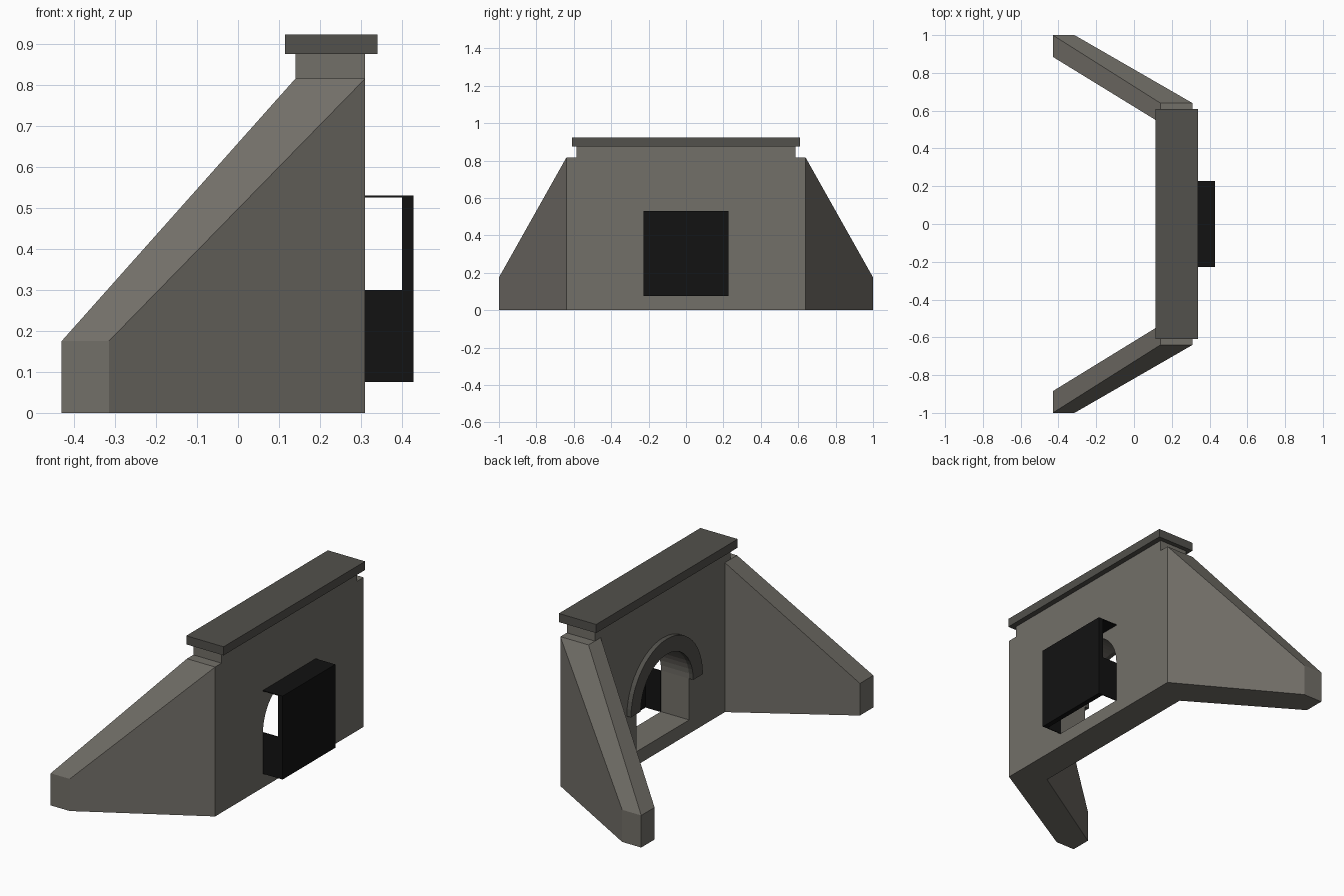
import bpy, bmesh
from math import sin, cos, pi

if "Cube" in bpy.data.objects:
    bpy.data.objects.remove(bpy.data.objects["Cube"])

X0, X1 = 0.14, 0.31          # headwall faces
R, SPRING, SILL = 0.227, 0.30, 0.075
SEG = 24


def material(name, rgb):
    m = bpy.data.materials.new(name)
    m.diffuse_color = (*rgb, 1)
    m.use_nodes = True
    m.node_tree.nodes["Principled BSDF"].inputs["Base Color"].default_value = m.diffuse_color
    return m


CONCRETE = material("concrete", (0.17, 0.16, 0.14))
COPING = material("dark_concrete", (0.085, 0.082, 0.072))
BLACK = material("black", (0.006, 0.006, 0.006))


def finish(bm, name, mat):
    bmesh.ops.recalc_face_normals(bm, faces=bm.faces)
    me = bpy.data.meshes.new(name)
    bm.to_mesh(me)
    bm.free()
    ob = bpy.data.objects.new(name, me)
    bpy.context.collection.objects.link(ob)
    if mat:
        me.materials.append(mat)
    return ob


def prism(name, profile, xa, xb, mat=None):
    """Extrude a (y, z) outline along x."""
    bm = bmesh.new()
    f = bm.faces.new([bm.verts.new((xa, y, z)) for y, z in profile])
    ext = bmesh.ops.extrude_face_region(bm, geom=[f])
    for v in ext["geom"]:
        if isinstance(v, bmesh.types.BMVert):
            v.co.x = xb
    return finish(bm, name, mat)


def box(name, x, y, z, mat):
    return prism(name, [(y[0], z[0]), (y[1], z[0]), (y[1], z[1]), (y[0], z[1])],
                 x[0], x[1], mat)


def arc(r):
    return [(r * cos(pi * i / SEG), SPRING + r * sin(pi * i / SEG))
            for i in range(SEG + 1)]


def mirror_y(ob):
    m = ob.modifiers.new("Mirror", 'MIRROR')
    m.use_axis = (False, True, False)
    m.use_mirror_merge = False


# Headwall with stepped shoulders and an arched opening
wall = prism("headwall", [(-.64, 0), (.64, 0), (.64, .815), (.585, .815), (.585, .875),
                          (-.585, .875), (-.585, .815), (-.64, .815)], X0, X1, CONCRETE)
cutter = prism("opening_cutter", [(-R, SILL), (R, SILL)] + arc(R), X0 - .1, X1 + .1)
cut = wall.modifiers.new("Opening", 'BOOLEAN')
cut.operation = 'DIFFERENCE'
cut.solver = 'EXACT'
cut.object = cutter
cutter.hide_render = True
cutter.hide_set(True)

# Coping slab
box("coping", (.115, .34), (-.61, .61), (.875, .922), COPING)

# Raised arch ring around the opening
prism("arch_ring", arc(.31) + arc(R)[::-1], X0 - .025, X0, COPING)

# Splayed wing walls with sloping tops
plan = [(-.43, .885, .175), (-.43, 1, .175), (-.315, 1, .175),
        (X1, .64, .815), (X0, .64, .815), (X0, .535, .815)]
bm = bmesh.new()
low = [bm.verts.new((x, y, 0)) for x, y, z in plan]
top = [bm.verts.new(p) for p in plan]
for i in (0, 1, 2, 5):       # joint faces against the headwall stay open
    j = (i + 1) % 6
    bm.faces.new((low[i], low[j], top[j], top[i]))
bm.faces.new(low)
bm.faces.new((top[0], top[1], top[4], top[5]))
bm.faces.new((top[1], top[2], top[3], top[4]))
mirror_y(finish(bm, "wing_wall", CONCRETE))

# Dark backing box behind the opening: back plate, top plate, low cheeks
box("backing_plate", (.40, .428), (-R, R), (SILL, .53), BLACK)
box("backing_top", (X1, .40), (-R, R), (.525, .53), BLACK)
mirror_y(box("backing_cheek", (X1, .40), (R - .005, R), (SILL, SPRING), BLACK))
